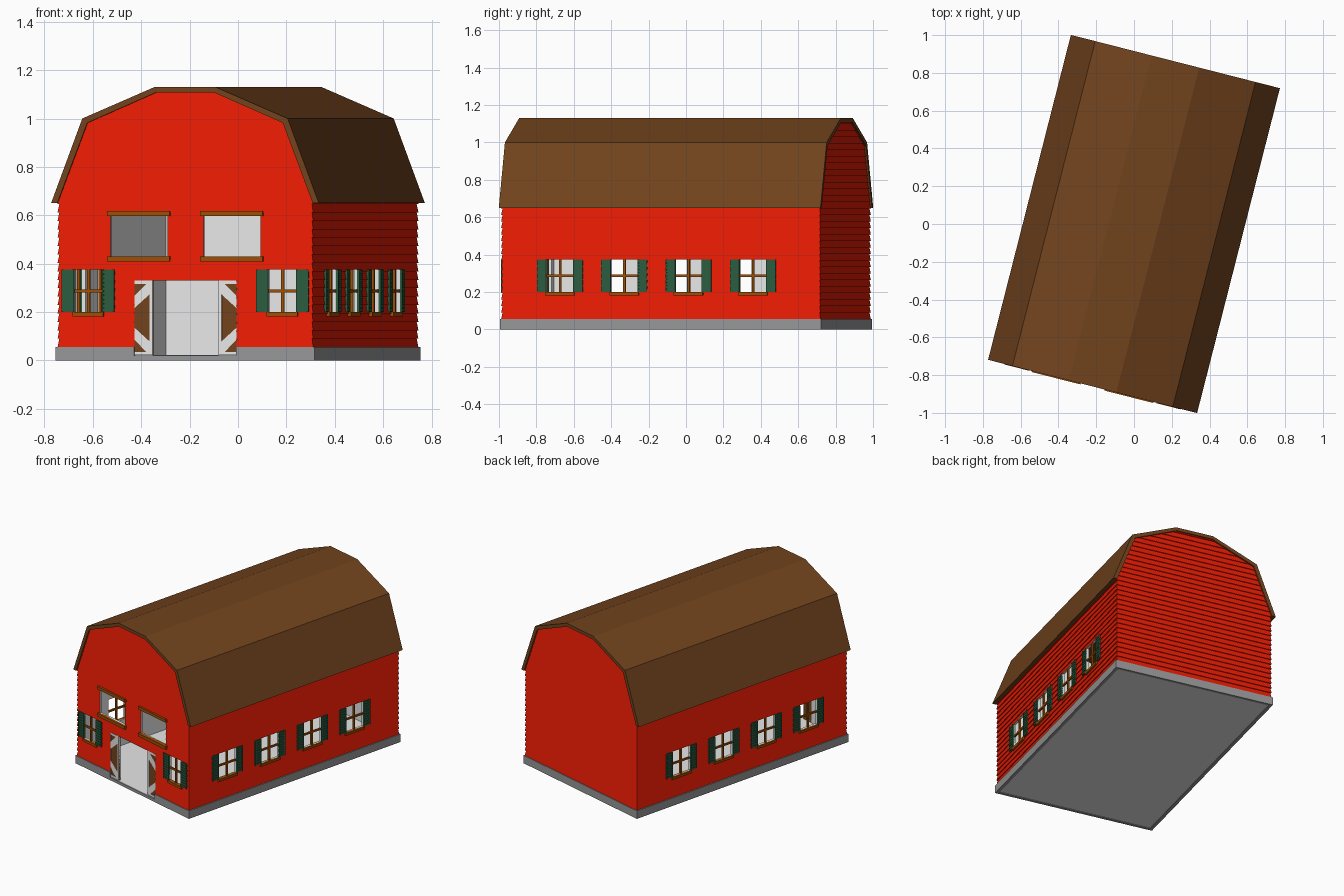
import bpy, bmesh, math
from mathutils import Vector, Matrix

if "Cube" in bpy.data.objects:
    bpy.data.objects.remove(bpy.data.objects["Cube"])

ROT = Matrix.Rotation(math.radians(-14.3), 4, 'Z')   # barn stands at an angle


def mat(name, r, g, b):
    m = bpy.data.materials.new(name)
    m.diffuse_color = (r, g, b, 1)
    m.use_nodes = True
    m.node_tree.nodes["Principled BSDF"].inputs["Base Color"].default_value = m.diffuse_color
    return m


RED = mat("barn red", 0.79, 0.011, 0.001)
BROWN = mat("roof brown", 0.165, 0.056, 0.012)
ORANGE = mat("trim orange brown", 0.34, 0.075, 0.001)
GREEN = mat("shutter green", 0.024, 0.105, 0.05)
STONE = mat("foundation grey", 0.31, 0.31, 0.31)
WHITE = mat("white", 0.8, 0.8, 0.8)


def finish(bm, name, material, recalc=True):
    if recalc:
        bmesh.ops.recalc_face_normals(bm, faces=bm.faces[:])
    bm.transform(ROT)
    me = bpy.data.meshes.new(name)
    bm.to_mesh(me)
    bm.free()
    me.materials.append(material)
    ob = bpy.data.objects.new(name, me)
    bpy.context.scene.collection.objects.link(ob)
    return ob


def quad(bm, pts, toward):
    f = bm.faces.new([bm.verts.new(p) for p in pts])
    f.normal_update()
    if f.normal.dot(Vector(toward)) < 0:
        f.normal_flip()


def box(bm, place, s0, s1, o0, o1, z0, z1):
    v = [bm.verts.new(place(s, o, z)) for s in (s0, s1) for o in (o0, o1) for z in (z0, z1)]
    for f in ((0, 1, 3, 2), (4, 6, 7, 5), (0, 4, 5, 1), (2, 3, 7, 6), (0, 2, 6, 4), (1, 5, 7, 3)):
        bm.faces.new([v[i] for i in f])


HW, HL, D, PITCH, Z0, EAVE = 0.539, 0.875, 0.006, 0.0348, 0.055, 0.65
OUT = [(0.571, EAVE), (0.438, 1.0), (0.13, 1.13)]
INN = [(0.545, EAVE), (0.417, 0.982), (0.125, 1.107)]

# wall frames: (along, outward, height) -> barn coordinates
PLACE = {"front": lambda s, o, z: Vector((s, -HL - o, z)),
         "back": lambda s, o, z: Vector((s, HL + o, z)),
         "right": lambda s, o, z: Vector((HW + o, s, z)),
         "left": lambda s, o, z: Vector((-HW - o, s, z)),
         "plain": lambda s, o, z: Vector((s, o, z))}

SIDE_S = (-0.557, -0.202, 0.153, 0.508)
WZ = (0.2, 0.375)
UPPER = [(-0.32, -0.077, 0.43, 0.598), (0.077, 0.32, 0.43, 0.598)]
DOOR = (-0.218, 0.218, 0.022, 0.33)
FRONT_W = [(s - 0.06, s + 0.06, *WZ) for s in (-0.414, 0.414)]
SIDE_W = [(s - 0.074, s + 0.074, *WZ) for s in SIDE_S]
OPEN = {"front": UPPER + [DOOR] + FRONT_W, "back": [], "right": SIDE_W, "left": SIDE_W}


def half_width(side, mid, z, off):
    if side in ("left", "right"):
        return HL + off
    if mid < EAVE:
        return HW + off
    (x0, a), (x1, b) = (INN[0], INN[1]) if mid < INN[1][1] else (INN[1], INN[2])
    return x0 + (x1 - x0) * (z - a) / (b - a) + 0.003


def skin(side, boards):
    """Wall sheet with openings: overlapping boards outside, or a plain inner lining."""
    bm, P, ops = bmesh.new(), PLACE[side], OPEN[side]
    gable = side in ("front", "back")
    top = INN[2][1] + 0.004 if gable else EAVE + 0.015
    low = Z0 if boards else 0.02
    rows = [Z0 + PITCH * k for k in range(40)] if boards else []
    zs = {low, top, EAVE, INN[1][1], *rows}
    for o in ops:
        zs |= {o[2], o[3]}
    zs = sorted(z for z in zs if low <= z <= top)
    outward = P(0, 1, 0) - P(0, 0, 0)
    for a, b in zip(zs, zs[1:]):
        if b - a < 1e-5:
            continue
        mid = (a + b) / 2
        if boards:
            base = Z0 + PITCH * math.floor((mid - Z0) / PITCH)
            oa, ob = (D * (1 - (z - base) / PITCH) for z in (a, b))
        else:
            oa = ob = -0.012
        wa, wb = half_width(side, mid, a, oa), half_width(side, mid, b, ob)
        la, lb = [-wa], [-wb]
        for o in sorted(ops):
            if o[2] < mid < o[3]:
                la += o[:2]
                lb += o[:2]
        la.append(wa)
        lb.append(wb)
        for i in range(0, len(la), 2):
            quad(bm, [P(la[i], oa, a), P(la[i + 1], oa, a), P(lb[i + 1], ob, b), P(lb[i], ob, b)],
                 outward if boards else -outward)
            if boards and abs(a - base) < 1e-5:      # underside of the board
                quad(bm, [P(la[i], 0, a), P(la[i + 1], 0, a), P(la[i + 1], oa, a), P(la[i], oa, a)], (0, 0, -1))
    finish(bm, side + ("_siding" if boards else "_lining"), RED if boards else WHITE, False)


for side in OPEN:
    skin(side, True)
    skin(side, False)

# reveals of the openings
bm = bmesh.new()
for side, ops in OPEN.items():
    P = PLACE[side]
    for s0, s1, a, b in ops:
        for s in (s0, s1):
            quad(bm, [P(s, -.012, a), P(s, .003, a), P(s, .003, b), P(s, -.012, b)],
                 P((s0 + s1) / 2 - s, 0, 0) - P(0, 0, 0))
        for z, d in ((a, 1), (b, -1)):
            quad(bm, [P(s0, -.012, z), P(s1, -.012, z), P(s1, .003, z), P(s0, .003, z)], (0, 0, d))
finish(bm, "opening_reveals", WHITE, False)

# gambrel roof slab
bm = bmesh.new()
full = lambda p: [(-x, z) for x, z in p] + [(x, z) for x, z in reversed(p)]
loop = full(OUT) + full(INN)[::-1]
n = len(loop)
A, B = ([bm.verts.new((x, y, z)) for x, z in loop] for y in (-0.8875, 0.8875))
for i in range(n):
    j = (i + 1) % n
    bm.faces.new((A[i], A[j], B[j], B[i]))
for i in range(5):
    for V in (A, B):
        bm.faces.new((V[i], V[i + 1], V[n - 2 - i], V[n - 1 - i]))
finish(bm, "roof", BROWN)

# stone foundation ring with a gap for the door, and the pale floor slab inside it
bm = bmesh.new()
P = PLACE["plain"]
bw, bl, iw, il = 0.552, 0.886, 0.530, 0.867
for k in (-1, 1):
    box(bm, P, *sorted((k * bw, k * iw)), -bl, bl, 0, Z0)
    box(bm, P, *sorted((k * iw, k * 0.218)), -bl, -il, 0, Z0)
box(bm, P, -iw, iw, il, bl, 0, Z0)
box(bm, P, -0.218, 0.218, -bl, -il, 0, 0.02)
finish(bm, "foundation", STONE)
bm = bmesh.new()
box(bm, P, -iw, iw, -il, il, 0.004, 0.022)
finish(bm, "floor", WHITE)

# windows: cross bars, sills and slatted shutters
for side, wins in (("front", FRONT_W), ("right", SIDE_W), ("left", SIDE_W)):
    P, trim, shut = PLACE[side], bmesh.new(), bmesh.new()
    for s0, s1, a, b in wins:
        c, m = (s0 + s1) / 2, (a + b) / 2
        box(trim, P, c - .006, c + .006, -.008, .004, a, b)
        box(trim, P, s0, s1, -.008, .003, m - .006, m + .006)
        box(trim, P, s0 - .006, s1 + .006, -.008, .015, a - .018, a)
        for e, k in ((s0, -1), (s1, 1)):
            x0, x1 = sorted((e, e + k * .052))
            box(shut, P, x0 + .004, x1 - .004, 0, .008, a, b)
            for q in (x0, x1 - .007):
                box(shut, P, q, q + .007, 0, .012, a, b)
            for i in range(10):
                z = a + (b - a) * (i + .1) / 10
                box(shut, P, x0 + .006, x1 - .006, .007, .0115, z, z + .012)
    finish(trim, side + "_window_bars", ORANGE)
    finish(shut, side + "_shutters", GREEN)

# loft openings: lintels and sills
bm = bmesh.new()
P = PLACE["front"]
for s0, s1, a, b in UPPER:
    box(bm, P, s0 - .012, s1 + .012, -.008, .018, a - .022, a)
    box(bm, P, s0 - .012, s1 + .012, -.008, .018, b, b + .02)
finish(bm, "loft_trim", ORANGE)

# sliding door leaves, mostly pushed back into the wall, with white braces
panel, brace = bmesh.new(), bmesh.new()
for k in (-1, 1):
    inner, outer, midz = k * 0.14, k * 0.218, 0.176
    box(panel, P, *sorted((inner, outer)), -.010, 0, 0.022, 0.33)
    box(brace, P, *sorted((inner, inner + k * .014)), -.010, .003, 0.022, 0.33)
    box(brace, P, *sorted((inner, outer)), -.010, .003, 0.316, 0.33)
    box(brace, P, *sorted((inner, outer)), -.010, .003, 0.022, 0.036)
    for t in (-1, 1):
        z0 = midz + t * 0.154
        z1 = midz + t * 0.06
        quad(brace, [P(inner, .004, z0 - t * .045), P(inner + k * .014, .004, z0),
                     P(outer, .004, z1 + t * .03), P(outer, .004, z1 - t * .02)], (0, -1, 0))
finish(panel, "door_panels", BROWN)
finish(brace, "door_braces", WHITE, False)
